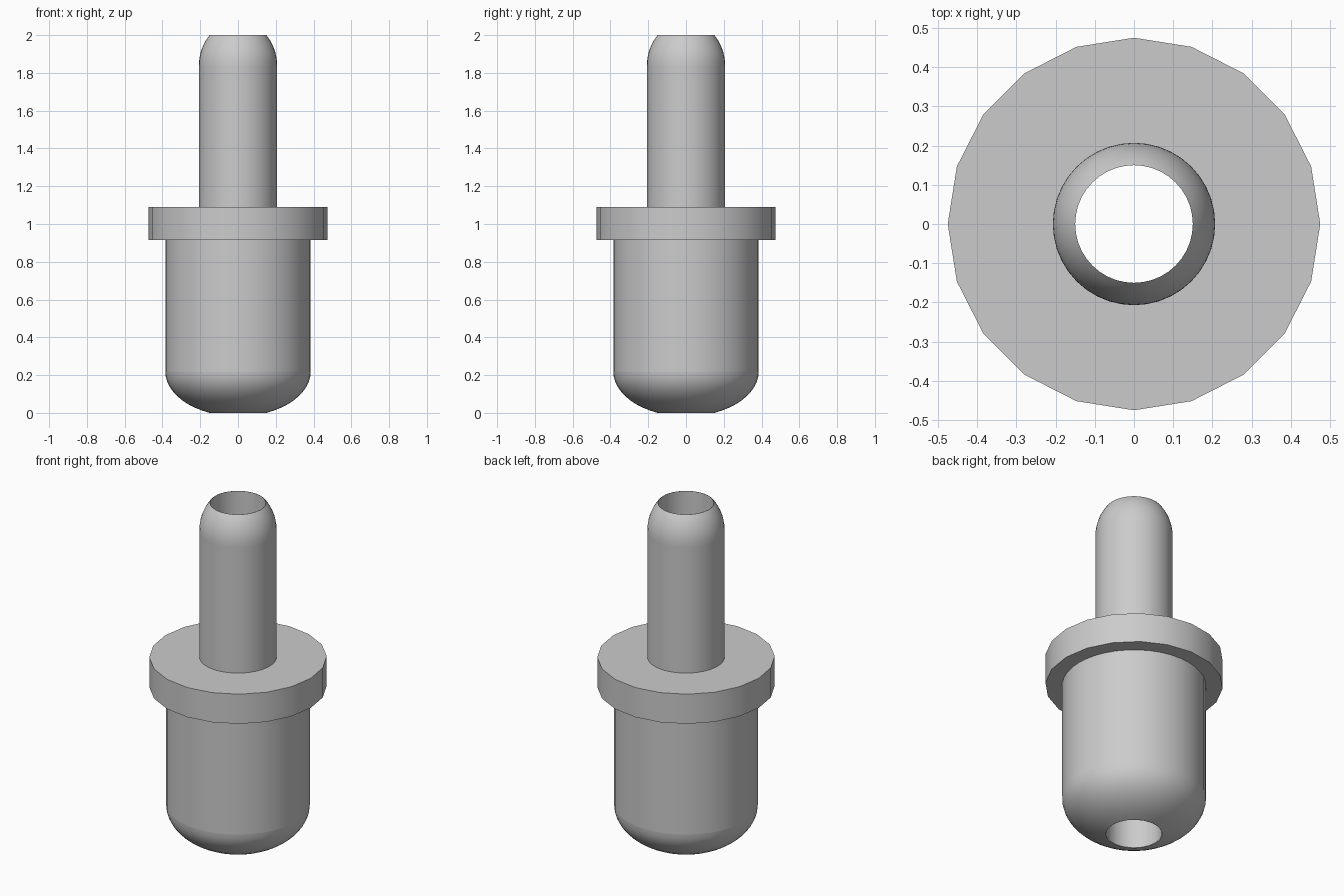
import bpy, bmesh
from math import sin, cos, pi, radians, sqrt

if "Cube" in bpy.data.objects:
    bpy.data.objects.remove(bpy.data.objects["Cube"], do_unlink=True)

metal = bpy.data.materials.new("grey_metal")
metal.use_nodes = True
GREY = (0.6, 0.6, 0.6, 1)
metal.diffuse_color = GREY
metal.node_tree.nodes["Principled BSDF"].inputs["Base Color"].default_value = GREY

BORE, BODY, SHAFT, COLLAR = 0.15, 0.385, 0.207, 0.475
NOSE_Z, COLLAR_LOW, COLLAR_TOP, TIP_Z = 0.22, 0.915, 1.09, 1.838


def lathe(name, profile, sides, close=False):
    """Revolve (radius, z) points about z; close joins the last ring to the first."""
    bm = bmesh.new()
    rings = [[bm.verts.new((r * cos(2 * pi * i / sides), r * sin(2 * pi * i / sides), z))
              for i in range(sides)] for r, z in profile]
    pairs = list(zip(rings, rings[1:]))
    if close:
        pairs.append((rings[-1], rings[0]))
    for low, high in pairs:
        for i in range(sides):
            j = (i + 1) % sides
            bm.faces.new((low[i], low[j], high[j], high[i]))
    mesh = bpy.data.meshes.new(name)
    bm.to_mesh(mesh)
    bm.free()
    mesh.materials.append(metal)
    obj = bpy.data.objects.new(name, mesh)
    bpy.context.collection.objects.link(obj)
    bpy.ops.object.select_all(action="DESELECT")
    obj.select_set(True)
    bpy.context.view_layer.objects.active = obj
    bpy.ops.object.shade_smooth_by_angle(angle=radians(30))
    return obj


def dome(radius, base_z, end_z, steps=10):
    """Quarter-ellipse profile from the full radius in to the bore rim."""
    height = (end_z - base_z) / sqrt(1 - (BORE / radius) ** 2)
    points = []
    for k in range(steps + 1):
        r_end = BORE / radius
        # even angular steps up to the angle where the bore cuts the ellipse
        a = pi / 2 * k / steps
        a_end = pi / 2 - math_asin(r_end)
        a *= a_end / (pi / 2)
        points.append((radius * cos(a), base_z + height * sin(a)))
    return points


def math_asin(value):
    from math import asin
    return asin(value)


# Rounded ends, straight body and narrow shaft
lathe("rounded_nose", dome(BODY, NOSE_Z, 0)[::-1], 40)
lathe("body", [(BODY, NOSE_Z), (BODY, COLLAR_LOW)], 40)
lathe("shaft", [(SHAFT, COLLAR_TOP), (SHAFT, TIP_Z)], 40)
lathe("rounded_tip", dome(SHAFT, TIP_Z, 2), 40)

# Faceted collar
lathe("collar", [(BODY - 0.01, COLLAR_LOW), (COLLAR, COLLAR_LOW),
                 (COLLAR, COLLAR_TOP), (SHAFT - 0.01, COLLAR_TOP)], 20)

# Through bore, its wall facing the axis
lathe("bore", [(BORE, 2), (BORE, 0)], 20)
